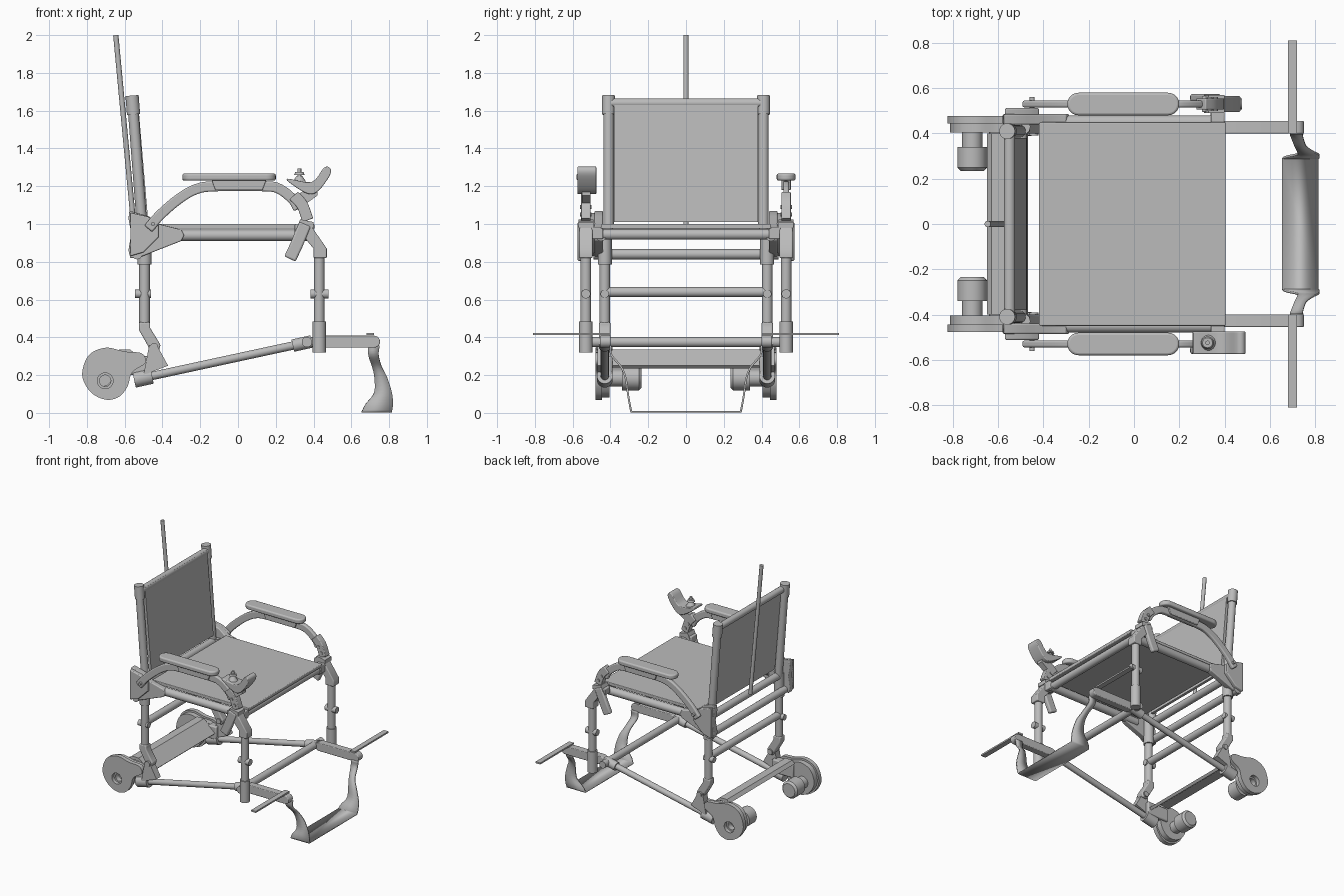
import bpy, bmesh, math
from mathutils import Vector

if "Cube" in bpy.data.objects:
    bpy.data.objects.remove(bpy.data.objects["Cube"], do_unlink=True)

grey = bpy.data.materials.new("frame grey")
grey.use_nodes = True
COLOUR = (0.5, 0.5, 0.5, 1)
grey.diffuse_color = COLOUR
grey.node_tree.nodes["Principled BSDF"].inputs["Base Color"].default_value = COLOUR
made = []


def finish(name, bm, bevel=0):
    bmesh.ops.recalc_face_normals(bm, faces=bm.faces)
    mesh = bpy.data.meshes.new(name)
    bm.to_mesh(mesh)
    bm.free()
    mesh.materials.append(grey)
    ob = bpy.data.objects.new(name, mesh)
    bpy.context.collection.objects.link(ob)
    if bevel:
        mod = ob.modifiers.new("soft edge", 'BEVEL')
        mod.width, mod.segments = bevel, 3
        mod.limit_method, mod.angle_limit = 'ANGLE', 0.7
    made.append(ob)
    return ob


def tube(name, a, b, r, r2=None, sides=24):
    a, b = Vector(a), Vector(b)
    bm = bmesh.new()
    bmesh.ops.create_cone(bm, cap_ends=True, segments=sides, radius1=r,
                          radius2=r if r2 is None else r2, depth=(b - a).length)
    bm.transform((b - a).to_track_quat('Z', 'Y').to_matrix().to_4x4())
    bmesh.ops.translate(bm, vec=(a + b) / 2, verts=bm.verts)
    return finish(name, bm)


def profile(name, pts, y0, y1, hole=(), bevel=0, axis='Y'):
    """Closed outline in x-z (or x-y when axis is Z), pushed through its depth."""
    bm = bmesh.new()
    edges = []
    for ring in filter(len, (pts, hole)):
        vs = [bm.verts.new((p[0], y0, p[1]) if axis == 'Y' else (p[0], p[1], y0)) for p in ring]
        edges += [bm.edges.new((v, vs[i - 1])) for i, v in enumerate(vs)]
    bmesh.ops.triangle_fill(bm, edges=edges, use_beauty=True)
    bmesh.ops.dissolve_limit(bm, angle_limit=0.01, verts=[], edges=bm.edges[:])
    out = bmesh.ops.extrude_face_region(bm, geom=bm.faces[:])["geom"]
    shift = (0, y1 - y0, 0) if axis == 'Y' else (0, 0, y1 - y0)
    bmesh.ops.translate(bm, vec=shift, verts=[g for g in out if isinstance(g, bmesh.types.BMVert)])
    return finish(name, bm, bevel)


def box(name, x, y, z, bevel=0):
    return profile(name, [(x[0], z[0]), (x[1], z[0]), (x[1], z[1]), (x[0], z[1])], *y, bevel=bevel)


def circle(cx, cz, r, n=24):
    return [(cx + r * math.cos(math.tau * i / n), cz + r * math.sin(math.tau * i / n)) for i in range(n)]


def pill(x0, x1, c, r, n=10):
    def cap(x, start):
        return [(x + r * math.cos(start + math.pi * i / n), c + r * math.sin(start + math.pi * i / n))
                for i in range(n + 1)]
    return cap(x1 - r, -math.pi / 2) + cap(x0 + r, math.pi / 2)


def smooth(pts, closed=False, n=6):
    """Catmull-Rom curve through the points."""
    P = [Vector(p) for p in pts]
    P = [P[-1]] + P + P[:2] if closed else [2 * P[0] - P[1]] + P + [2 * P[-1] - P[-2]]
    out = []
    for a, b, c, d in zip(P, P[1:], P[2:], P[3:]):
        for t in (i / n for i in range(n)):
            out.append(0.5 * (2 * b + (c - a) * t + (2 * a - 5 * b + 4 * c - d) * t * t
                              + (3 * b - a - 3 * c + d) * t ** 3))
    return out if closed else out + [P[-2]]


def strip(pts, half):
    """Outline of a flat bar following a path."""
    left, right = [], []
    for i, p in enumerate(pts):
        d = (pts[min(i + 1, len(pts) - 1)] - pts[max(i - 1, 0)]).normalized()
        side = Vector((-d.y, d.x)) * half
        left.append(p + side)
        right.append(p - side)
    return left + right[::-1]


# Seat and backrest panels
box("seat", (-.42, .405), (-.45, .45), (.975, 1.0), .005)
profile("back_panel", [(-.495, 1.01), (-.475, 1.01), (-.53, 1.655), (-.55, 1.655)], -.38, .38)
tube("back_top_bar", (-.55, -.4, 1.64), (-.55, .4, 1.64), .025)
tube("back_low_bar", (-.5, -.42, .95), (-.5, .42, .95), .028)
tube("rear_mast", (-.551, 0, .98), (-.647, 0, 2.0), .014, sides=12)

# Cross bars
tube("seat_front_bar", (.365, -.45, .945), (.365, .45, .945), .028)
tube("rear_frame_bar", (-.535, -.49, .84), (-.535, .49, .84), .027)
tube("rear_leg_bar", (-.495, -.42, .64), (-.495, .42, .64), .027)
tube("front_low_bar", (.365, -.5, .375), (.365, .5, .375), .027)
profile("rear_beam", [(-.65, .31), (-.63, .335), (-.57, .335), (-.47, .25),
                      (-.485, .235), (-.575, .312)], -.4, .4)

# Everything that repeats on both sides
for s, side in ((1, "left"), (-1, "right")):
    def n(part):
        return side + "_" + part

    # Back post
    tube(n("back_post"), (-.505, s * .41, .95), (-.555, s * .41, 1.6), .028)
    tube(n("back_post_cap"), (-.553, s * .41, 1.58), (-.561, s * .41, 1.68), .035)

    # Rear leg with bent foot and hinge plate
    tube(n("rear_leg"), (-.495, s * .43, .46), (-.495, s * .43, .82), .028)
    tube(n("rear_leg_sleeve"), (-.495, s * .43, .785), (-.495, s * .43, .97), .037)
    profile(n("rear_leg_foot"), [(-.525, .48), (-.465, .48), (-.465, .45), (-.41, .36), (-.42, .325),
                                 (-.46, .325), (-.525, .44)], s * .4, s * .46, bevel=.008)
    profile(n("hinge_plate"), [(-.47, .36), (-.43, .36), (-.37, .25), (-.5, .2)], s * .415, s * .468)
    tube(n("hinge_bolt"), (-.443, s * .39, .35), (-.443, s * .475, .35), .02)
    tube(n("rear_bolt"), (-.545, s * .43, .63), (-.46, s * .43, .63), .022)

    # Side gusset and seat rail
    profile(n("gusset"), [(-.57, .82), (-.53, .82), (-.3, .91), (-.285, .94), (-.3, .97), (-.42, 1.0),
                          (-.47, 1.04), (-.575, 1.07), (-.58, 1.03), (-.565, .95), (-.58, .86)],
            s * .44, s * .485, bevel=.006)
    profile(n("gusset_cover"), [(-.57, .83), (-.5, .85), (-.42, .93), (-.42, 1.0), (-.48, 1.04), (-.57, 1.06)],
            s * .48, s * .512, bevel=.006)
    tube(n("seat_rail"), (-.4, s * .45, .94), (.385, s * .45, .94), .03)

    # Front leg
    tube(n("front_leg"), (.43, s * .53, .4), (.43, s * .53, .84), .028)
    tube(n("front_leg_sleeve"), (.43, s * .53, .32), (.43, s * .53, .485), .036)
    tube(n("front_bolt"), (.385, s * .53, .63), (.478, s * .53, .63), .024)
    profile(n("knee"), [(.4, .82), (.47, .82), (.47, .87), (.38, 1.0), (.3, 1.0), (.3, .95), (.35, .93), (.4, .87)],
            s * .495, s * .565, bevel=.006)
    box(n("knee_clamp"), (.34, .4), (s * .44, s * .5), (.92, .985), .006)
    profile(n("clamp_lever"), strip([Vector((.355, 1.0)), Vector((.31, .89)), Vector((.275, .815))], .033),
            s * .54, s * .575, bevel=.01)

    # Armrest
    path = [(-.475, .975), (-.41, 1.05), (-.31, 1.135), (-.22, 1.185), (-.12, 1.2), (.14, 1.2),
            (.22, 1.185), (.29, 1.13), (.32, 1.08)]
    profile(n("arm_bar"), strip(smooth(path), .027), s * .515, s * .545, bevel=.008)
    profile(n("arm_bracket"), strip(smooth([(.295, 1.15), (.34, 1.1), (.37, 1.02)]), .03),
            s * .505, s * .555, bevel=.005)
    profile(n("arm_foot"), [(.31, .98), (.4, .98), (.4, 1.01), (.33, 1.025)], s * .49, s * .57)
    for i, (x, z) in enumerate(((-.45, 1.0), (.335, 1.09), (.36, 1.05))):
        tube(n("arm_bolt_%d" % i), (x, s * .5, z), (x, s * .562, z), .011, sides=12)
    profile(n("arm_pad"), pill(-.295, .2, s * .53, .05), 1.23, 1.267, axis='Z', bevel=.01)
    profile(n("pad_support"), [(-.12, 1.18), (.13, 1.18), (.15, 1.235), (-.14, 1.235)], s * .505, s * .555, bevel=.005)

    # Sloping lower rod with sockets
    tube(n("lower_rod"), (-.55, s * .43, .175), (.4, s * .43, .38), .022)
    tube(n("rod_rear_socket"), (-.55, s * .43, .175), (-.455, s * .43, .196), .042)
    tube(n("rod_front_socket"), (.29, s * .43, .356), (.39, s * .43, .378), .033)

    # Drive unit: outer cover with hole, backing plate, shaft and motor
    cover = smooth([(-.825, .2), (-.79, .305), (-.7, .345), (-.6, .325), (-.51, .315), (-.49, .265),
                    (-.56, .215), (-.585, .14), (-.63, .085), (-.7, .07), (-.78, .11)], True)
    profile(n("drive_cover"), cover, s * .445, s * .478, hole=circle(-.703, .17, .042))
    inner = [Vector((-.7, .2)) + (p - Vector((-.7, .2))) * .9 for p in cover]
    profile(n("drive_plate"), inner, s * .405, s * .45, hole=circle(-.703, .17, .03))
    box(n("drive_bracket"), (-.64, -.46), (s * .39, s * .45), (.2, .3), .008)
    tube(n("drive_collar"), (-.715, s * .33, .185), (-.715, s * .41, .185), .045)
    tube(n("motor"), (-.715, s * .25, .185), (-.715, s * .34, .185), .066)
    tube(n("motor_end"), (-.715, s * .25, .185), (-.715, s * .235, .185), .066, .052)

    # Footrest arm and side bar
    profile(n("footrest_arm"), pill(.38, .752, .377, .032), s * .4, s * .455, bevel=.005)
    box(n("footrest_side_bar"), (.68, .72), (s * .4, s * .81), (.412, .424))

# Hanging foot strap: rows of (y, z, rear x, front x)
rows = smooth([(.4, .36, .69, .75), (.395, .31, .69, .745), (.345, .25, .71, .76), (.32, .19, .722, .79),
               (.308, .11, .72, .815), (.298, .05, .675, .82), (.29, .01, .655, .815)], n=4)
rows += [Vector((-r[0], *r[1:])) for r in rows[::-1]]
bm = bmesh.new()
pairs = [[bm.verts.new((x, r[0], r[1])) for x in (r[2], r[3])] for r in rows]
for (a, b), (c, d) in zip(pairs, pairs[1:]):
    bm.faces.new((a, b, d, c))
strap = finish("foot_strap", bm)
thick = strap.modifiers.new("thickness", 'SOLIDIFY')
thick.thickness, thick.offset = .01, 0
strap.location.z = -.004

# Joystick control on the right armrest
profile("control_body", smooth([(.262, 1.24), (.39, 1.222), (.455, 1.298), (.488, 1.295), (.485, 1.255),
                                (.425, 1.175), (.37, 1.16), (.285, 1.21)], True, 4), -.575, -.475, bevel=.015)
profile("control_mount", [(.3, 1.14), (.35, 1.1), (.42, 1.15), (.42, 1.17), (.35, 1.18)], -.55, -.505)
tube("joystick_boot", (.325, -.525, 1.225), (.325, -.525, 1.255), .035, .015)
tube("joystick_stem", (.325, -.525, 1.24), (.325, -.525, 1.295), .01, sides=12)
tube("joystick_knob", (.325, -.525, 1.26), (.325, -.525, 1.275), .028, .022)

# Smooth round surfaces, keep sharp edges
bpy.ops.object.select_all(action='DESELECT')
for ob in made:
    ob.select_set(True)
bpy.context.view_layer.objects.active = made[0]
bpy.ops.object.shade_smooth_by_angle(angle=math.radians(35))
